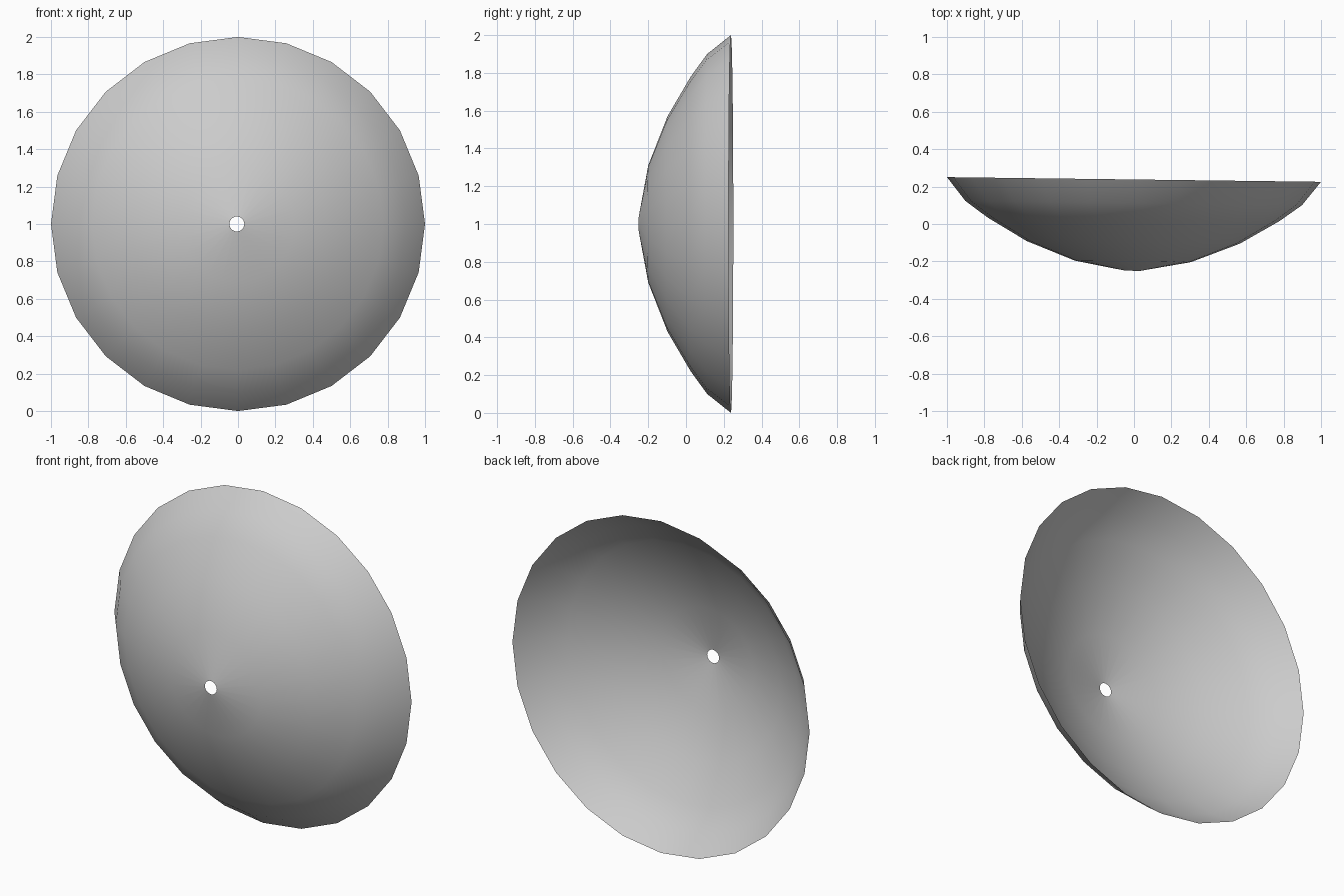
import bpy
import bmesh
from math import sin, cos, tau

if "Cube" in bpy.data.objects:
    bpy.data.objects.remove(bpy.data.objects["Cube"])

SIDES = 24
RIM_Y = 0.238
# dish profile: (radius, y), from the centre hole out to the rim
PROFILE = [(0.04, -0.25), (0.31, -0.2), (0.57, -0.098),
           (0.78, 0.025), (0.90, 0.112), (1.0, RIM_Y)]

# open dish shell, revolved around the y axis with a round centre hole
bm = bmesh.new()
rings = []
for r, y in PROFILE:
    rings.append([bm.verts.new((r * cos(tau * i / SIDES), y - RIM_Y,
                                r * sin(tau * i / SIDES)))
                  for i in range(SIDES)])
for inner, outer in zip(rings, rings[1:]):
    for i in range(SIDES):
        j = (i + 1) % SIDES
        bm.faces.new((inner[i], outer[i], outer[j], inner[j]))

# make the convex front the outer side
bm.normal_update()
if sum(f.normal.y for f in bm.faces) > 0:
    bmesh.ops.reverse_faces(bm, faces=bm.faces[:])

mesh = bpy.data.meshes.new("dish")
bm.to_mesh(mesh)
bm.free()
dish = bpy.data.objects.new("dish", mesh)
bpy.context.collection.objects.link(dish)

# slight turn about the vertical axis
dish.location = (0, RIM_Y, 1)
dish.rotation_euler = (0, 0, -0.0125)

for p in mesh.polygons:
    p.use_smooth = True
